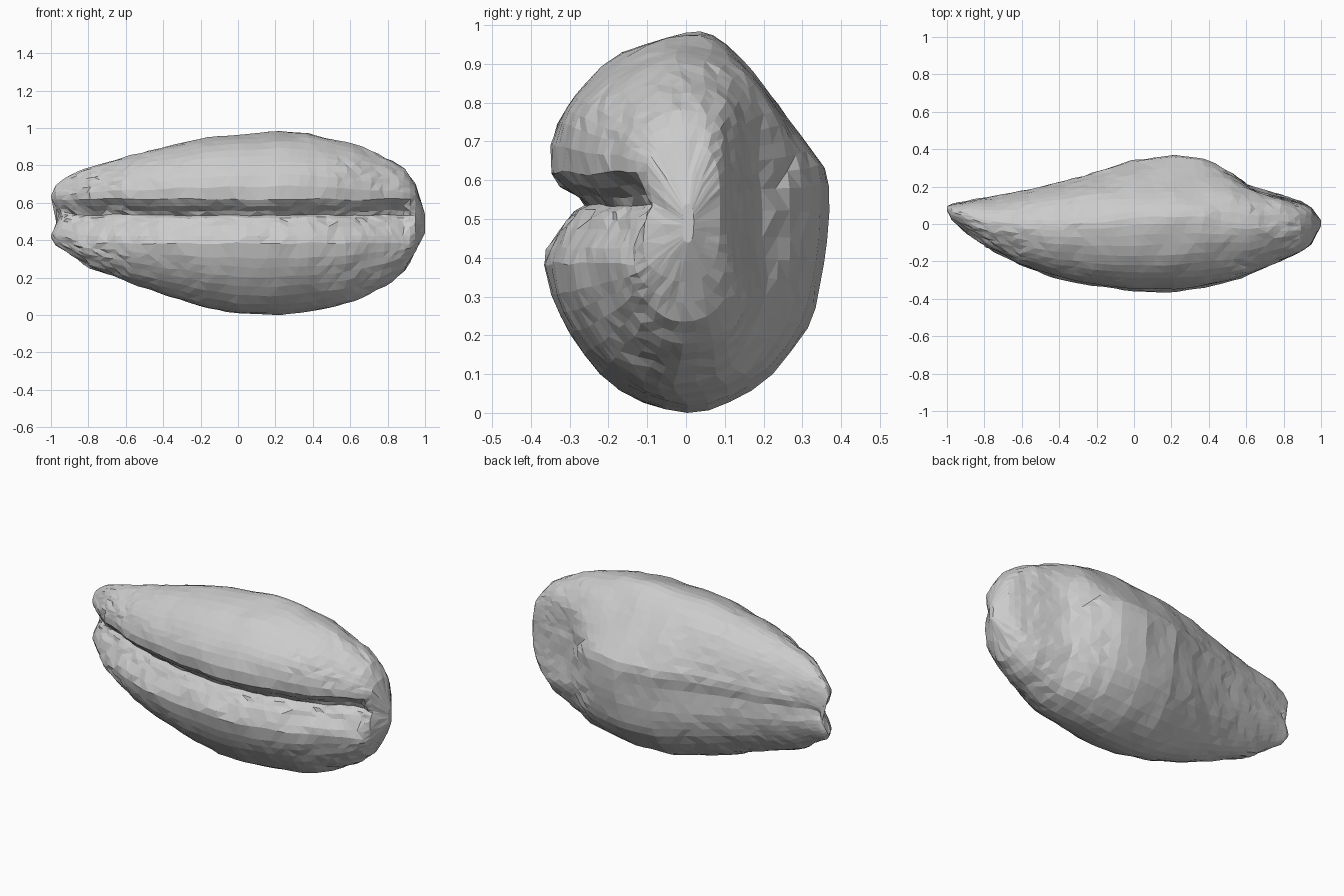
import bpy, bmesh, math, random
from mathutils import Vector, noise

if "Cube" in bpy.data.objects:
    bpy.data.objects.remove(bpy.data.objects["Cube"])

random.seed(4)

# Lengthwise stations: x, bottom z, top z, front y, back y
stations = [
    (-1.0, .415, .64, .06, .105), (-.975, .37, .695, .02, .115), (-.9, .325, .75, -.04, .125),
    (-.8, .26, .79, -.12, .142), (-.6, .18, .845, -.225, .178), (-.4, .11, .90, -.292, .225),
    (-.2, .05, .945, -.335, .28), (0, .01, .965, -.36, .345), (.2, .003, .98, -.365, .368),
    (.37, .02, .973, -.345, .35), (.5, .045, .945, -.315, .285), (.6, .07, .92, -.28, .22),
    (.8, .16, .84, -.195, .178), (.9, .25, .78, -.15, .13), (.95, .34, .70, -.1, .09),
    (1.0, .44, .54, -.01, .02)]

# Closed cross-section: across (-1 front, 1 back), height 0..1, starting in the groove
section = [
    (-.71, .545), (-.77, .57), (-.87, .60), (-.95, .64), (-.96, .71), (-.91, .77), (-.8, .84),
    (-.6, .91), (-.3, .975), (0, 1), (.2, .99), (.37, .94), (.55, .86), (.72, .78), (.9, .69),
    (.98, .65), (1, .60), (.98, .45), (.94, .33), (.85, .22), (.6, .1), (.3, .025), (0, 0),
    (-.3, .025), (-.6, .1), (-.82, .2), (-.95, .3), (-1, .38), (-.97, .425), (-.88, .48), (-.78, .53)]


def clamp(t):
    return max(0, min(1, t))


def station_at(x):
    # Smooth interpolation between the stations
    for i in range(len(stations) - 1):
        a, b = stations[i], stations[i + 1]
        if x <= b[0]:
            t = (x - a[0]) / (b[0] - a[0])
            return [p + (q - p) * t for p, q in zip(a, b)]
    return list(stations[-1])


# Resample the section with a curved midpoint on each long edge
ring = []
S = len(section)
for i, p in enumerate(section):
    o, q, r = section[i - 1], section[(i + 1) % S], section[(i + 2) % S]
    ring.append(p)
    if math.dist(p, q) > .11:
        ring.append(tuple((9 * (p[k] + q[k]) - o[k] - r[k]) / 16 for k in (0, 1)))


def height(v, z0, z1):
    # Keep the groove at a nearly constant height and width along the body
    h = z1 - z0
    lo, hi = max(.385, z0 + .2 * h), min(.63, z1 - .2 * h)
    if v < .38:
        return z0 + (lo - z0) * v / .38
    if v < .65:
        return lo + (hi - lo) * (v - .38) / .27
    return hi + (z1 - hi) * (v - .65) / .35


def back_bulge(u, v, x):
    # Rounder back on the left half, boxier back on the right end
    w, e = (clamp((.1 - x) / .35), 2.1) if x < .3 else (clamp((x - .38) / .15), 2.5)
    full = max(0, 1 - abs(2 * v - 1) ** e) ** (1 / e)
    return u + (max(u, full) - u) * w * clamp(u / .2)


# Sections packed more tightly at the tips
N = 46
xs = [.55 * t + .45 * math.sin(t * math.pi / 2) for t in (-1 + 2 * i / N for i in range(N + 1))]

bm = bmesh.new()
rings = []
for i, x in enumerate(xs):
    _, z0, z1, y0, y1 = station_at(x)
    half = (y1 - y0) / 2
    loop = []
    for u, v in ring:
        in_groove = u < 0 and .42 < v < .62
        px = x
        z = height(v, z0, z1) if u < 0 else z0 + v * (z1 - z0)
        if in_groove:
            # Groove keeps its depth toward the ends and fades at the right tip
            fade = 1 - .85 * clamp((x - .88) / .08)
            u = -1 + (1 + u) * min(.36 / half, 2.4) * fade
        # Notch in the blunt left tip
        px += .05 * clamp((-x - .9) / .1) * clamp(1 - abs(z - .53) / .1)
        if u > 0:
            u = back_bulge(u, v, x)
        y = (y0 + y1) / 2 + u * half
        # Shallow oval dish on the right back end
        if u > 0:
            d = ((x - .75) / .2) ** 2 + ((z - .54) / .26) ** 2
            y -= .04 * max(0, 1 - d)
        # Faint lengthwise crease along the back left
        if u > .3 and x < .2:
            y -= .012 * math.exp(-((v - .5) / .07) ** 2)
        p = Vector((px, y, z))
        if 0 < i < N:
            n = noise.noise_vector(p * 7) * .009
            p += Vector((random.uniform(-.012, .012) * min(1, (1 - abs(x)) * 5), n.y, n.z))
            if in_groove:
                p.y += random.uniform(-.008, .008)
        loop.append(bm.verts.new(p))
    rings.append(loop)

# Skin between sections
M = len(ring)
for a, b in zip(rings, rings[1:]):
    for j in range(M):
        k = (j + 1) % M
        bm.faces.new((a[j], a[k], b[k], b[j]))

# Close the tips
for loop in (rings[0], rings[-1]):
    bm.faces.new(loop)
bmesh.ops.triangulate(bm, faces=bm.faces[:])
bmesh.ops.recalc_face_normals(bm, faces=bm.faces[:])

# Seat exactly on the ground
low = min(v.co.z for v in bm.verts)
bmesh.ops.translate(bm, verts=bm.verts[:], vec=(0, 0, -low))

mesh = bpy.data.meshes.new("grooved_bean")
bm.to_mesh(mesh)
bm.free()
bean = bpy.data.objects.new("grooved_bean", mesh)
bpy.context.collection.objects.link(bean)
